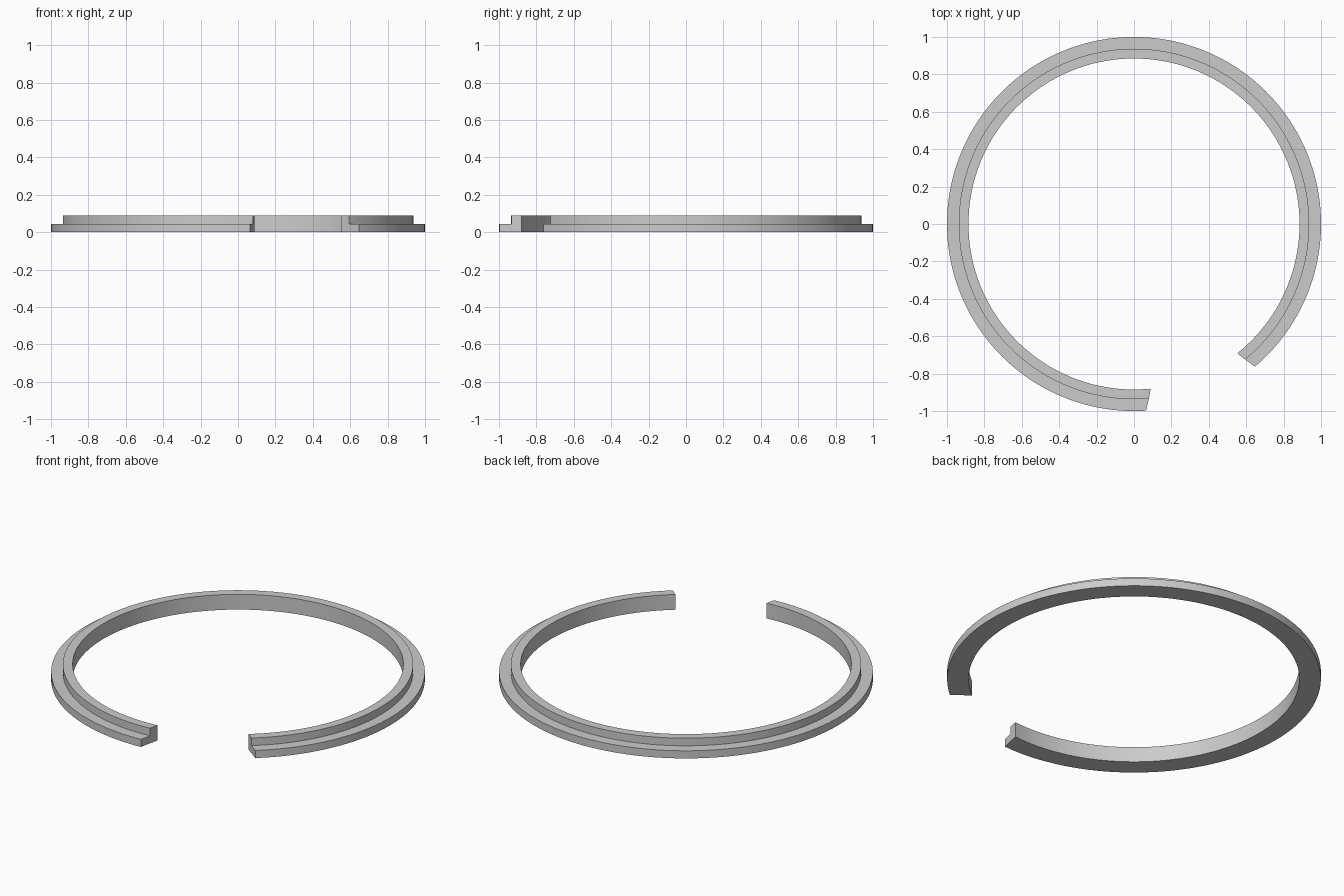
import bpy
import bmesh
from math import cos, sin, radians

default = bpy.data.objects.get("Cube")
if default:
    bpy.data.objects.remove(default, do_unlink=True)

INNER, STEP, OUTER = 0.885, 0.937, 1.0
STEP_Z, TOP_Z = 0.045, 0.09
SEGMENTS = 160


def make_material(name, colour):
    mat = bpy.data.materials.new(name)
    mat.use_nodes = True
    mat.diffuse_color = colour
    mat.node_tree.nodes["Principled BSDF"].inputs["Base Color"].default_value = colour
    return mat


def lerp(a, b, t):
    return a + (b - a) * t


def ring_point(radius, z, t):
    """Point along the open ring; the end cuts slant with the radius."""
    k = (radius - INNER) / (OUTER - INNER)
    start = radians(lerp(-51.4, -49.7, k))
    end = radians(lerp(275.8, 273.7, k))
    a = lerp(start, end, t)
    return radius * cos(a), radius * sin(a), z


# Stepped cross-section as (radius, height)
profile = [(INNER, 0), (OUTER, 0), (OUTER, STEP_Z),
           (STEP, STEP_Z), (STEP, TOP_Z), (INNER, TOP_Z)]

# Sweep the section round the open ring and cap both ends
bm = bmesh.new()
sections = [[bm.verts.new(ring_point(r, z, i / SEGMENTS)) for r, z in profile]
            for i in range(SEGMENTS + 1)]
for a, b in zip(sections, sections[1:]):
    for j in range(len(profile)):
        k = (j + 1) % len(profile)
        bm.faces.new((a[j], a[k], b[k], b[j]))
bm.faces.new(sections[0])
bm.faces.new(sections[-1])
bmesh.ops.recalc_face_normals(bm, faces=bm.faces)

mesh = bpy.data.meshes.new("snap_ring")
bm.to_mesh(mesh)
bm.free()
mesh.materials.append(make_material("light grey", (0.6, 0.6, 0.6, 1)))
ring = bpy.data.objects.new("snap_ring", mesh)
bpy.context.collection.objects.link(ring)

# Smooth curved walls with crisp edges
bpy.ops.object.select_all(action="DESELECT")
ring.select_set(True)
bpy.context.view_layer.objects.active = ring
bpy.ops.object.shade_smooth_by_angle(angle=radians(30))
